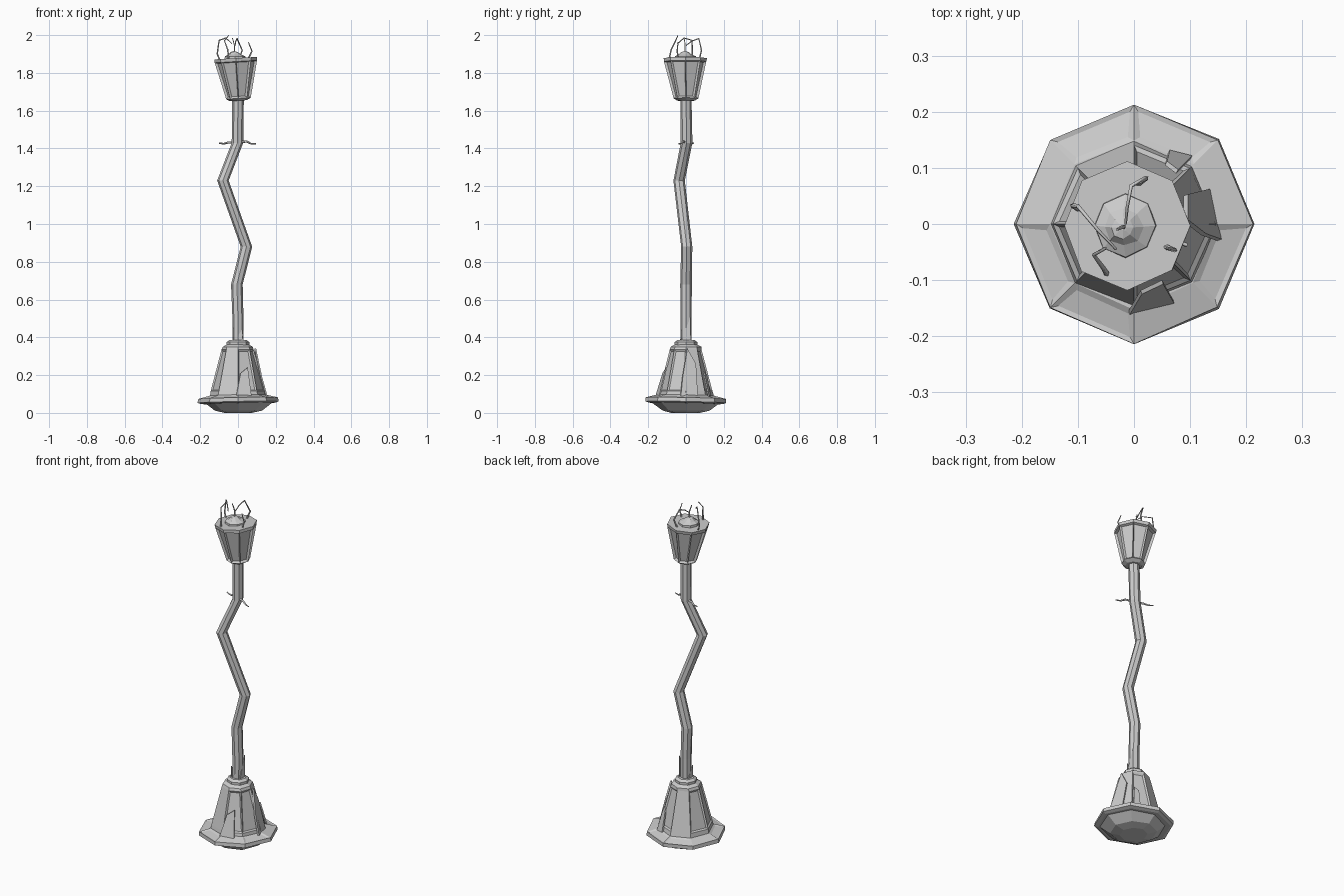
import bpy, bmesh, math, random
from mathutils import Vector

if "Cube" in bpy.data.objects:
    bpy.data.objects.remove(bpy.data.objects["Cube"])

random.seed(4)


def finish(name, bm):
    bmesh.ops.recalc_face_normals(bm, faces=bm.faces)
    mesh = bpy.data.meshes.new(name)
    bm.to_mesh(mesh)
    bm.free()
    ob = bpy.data.objects.new(name, mesh)
    bpy.context.collection.objects.link(ob)
    return ob


def loft(name, rings, sides=8, jitter=0.0, tilt=(0, 0), panels=None):
    """Stack rings (x, y, z, radius); panels = (segment, side list, inset, depth)."""
    bm = bmesh.new()
    loops = []
    for x, y, z, r in rings:
        loop = []
        for i in range(sides):
            a = 2 * math.pi * i / sides
            rr = r + random.uniform(-jitter, jitter)
            px, py = rr * math.cos(a), rr * math.sin(a)
            loop.append(bm.verts.new((x + px, y + py, z + tilt[0] * px + tilt[1] * py)))
        loops.append(loop)
    walls = [[bm.faces.new((lo[i], lo[(i + 1) % sides], hi[(i + 1) % sides], hi[i]))
              for i in range(sides)] for lo, hi in zip(loops, loops[1:])]
    bm.faces.new(loops[0][::-1])
    bm.faces.new(loops[-1])
    bmesh.ops.recalc_face_normals(bm, faces=bm.faces)
    if panels:
        seg, which, inset, depth = panels
        bmesh.ops.inset_individual(bm, faces=[walls[seg][i] for i in which],
                                   thickness=inset, depth=depth)
    return finish(name, bm)


def wire(name, pts, r=0.005):
    """Thin bent strip of metal along a path."""
    cu = bpy.data.curves.new(name, 'CURVE')
    cu.dimensions = '3D'
    cu.bevel_depth = r
    cu.bevel_resolution = 0
    sp = cu.splines.new('POLY')
    sp.points.add(len(pts) - 1)
    for i, (p, c) in enumerate(zip(sp.points, pts)):
        p.co = (*c, 1)
        p.radius = 1 - 0.5 * i / (len(pts) - 1)
    cu.use_fill_caps = True
    ob = bpy.data.objects.new(name, cu)
    bpy.context.collection.objects.link(ob)
    return ob


def shard(name, corners, push):
    """Thin torn plate from a corner outline, thickened along push."""
    bm = bmesh.new()
    face = bm.faces.new([bm.verts.new(c) for c in corners])
    ext = bmesh.ops.extrude_face_region(bm, geom=[face], use_keep_orig=True)
    bmesh.ops.translate(bm, vec=Vector(push),
                        verts=[v for v in ext['geom'] if isinstance(v, bmesh.types.BMVert)])
    return finish(name, bm)


# Base: rounded foot, wide flange with sunken plates, tapered bell, collar
loft("foot", [(0, 0, 0, 0.075), (0, 0, 0.012, 0.125), (0, 0, 0.055, 0.18)], jitter=0.004)
loft("flange", [(0, 0, 0.05, 0.195), (0, 0, 0.057, 0.212), (0, 0, 0.078, 0.212),
                (0, 0, 0.094, 0.15)], jitter=0.003, tilt=(0.02, -0.02),
     panels=(2, [1, 2, 4, 5, 7], 0.014, -0.004))
loft("bell", [(0, 0, 0.08, 0.15), (0, 0, 0.115, 0.143), (0, 0, 0.335, 0.085),
              (0, 0, 0.35, 0.08), (0, 0, 0.362, 0.06)], jitter=0.003,
     panels=(1, [1, 3, 4, 6, 7], 0.012, -0.007))
loft("collar", [(0, 0, 0.355, 0.06), (0, 0, 0.375, 0.06), (0, 0, 0.386, 0.045)])

# Torn plates on the bell skirt
shard("torn_plate_right", [(0.148, -0.03, 0.09), (0.128, 0.06, 0.09), (0.088, 0.05, 0.26),
                           (0.088, 0.005, 0.34), (0.12, -0.02, 0.19)], (0.008, 0.003, 0))
shard("torn_plate_front", [(-0.01, -0.155, 0.09), (0.07, -0.135, 0.09), (0.05, -0.1, 0.24),
                           (0.012, -0.118, 0.21)], (0.002, -0.007, 0))
shard("torn_plate_back", [(0.06, 0.125, 0.09), (0.1, 0.115, 0.09), (0.075, 0.09, 0.22),
                          (0.055, 0.105, 0.2)], (0.004, 0.007, 0))

# Crooked pole with a split sleeve at its foot
path = [(0, 0, 0.37), (0, 0, 0.5), (-0.006, 0, 0.68), (0.045, 0.004, 0.88),
        (-0.08, -0.037, 1.23), (-0.003, 0.003, 1.43), (0, 0, 1.67)]
loft("pole", [(*p, 0.03) for p in path], jitter=0.001)
for k, (a, top) in enumerate([(0, 0.51), (180, 0.45), (-90, 0.44)]):
    t = [math.radians(a + d) for d in (-45, 0, 45)]
    low = [(0.036 * math.cos(u), 0.036 * math.sin(u), 0.38) for u in t]
    tip = (0.034 * math.cos(t[2]), 0.034 * math.sin(t[2]), top)
    n = (0.004 * math.cos(t[1]), 0.004 * math.sin(t[1]), 0)
    shard("sleeve_split_%d" % k, low[::2] + [tip], n)

# Ladder bar stubs, bent and broken
wire("ladder_bar_left", [(0, 0, 1.43), (-0.05, 0.018, 1.432), (-0.075, 0.03, 1.425),
                         (-0.1, 0.04, 1.428)], 0.007)
wire("ladder_bar_right", [(0, 0, 1.432), (0.045, -0.017, 1.437), (0.07, -0.028, 1.425),
                          (0.095, -0.038, 1.425)], 0.007)

# Lantern: tapered octagon with sunken panes, and a stepped top
loft("lantern", [(0.002, 0, 1.653, 0.045), (0.002, 0, 1.665, 0.064),
                 (-0.011, -0.003, 1.86, 0.112), (-0.012, -0.003, 1.878, 0.114)],
     jitter=0.002, tilt=(0.06, 0), panels=(1, range(8), 0.011, -0.012))
loft("lantern_cap", [(-0.015, -0.003, 1.87, 0.057), (-0.015, -0.003, 1.888, 0.055),
                     (-0.018, -0.005, 1.897, 0.034), (-0.02, -0.006, 1.91, 0.02),
                     (-0.02, -0.006, 1.914, 0.006)], jitter=0.002)

# Broken roof frame wires
wire("roof_wire_back", [(0.005, 0.07, 1.87), (0.022, 0.082, 1.92), (-0.005, 0.068, 1.982),
                        (-0.012, 0.03, 1.968), (-0.015, 0.0, 1.945)])
wire("roof_wire_front", [(-0.048, -0.09, 1.87), (-0.055, -0.078, 1.925), (-0.072, -0.055, 1.97),
                         (-0.05, -0.043, 1.998)])
wire("roof_wire_left", [(-0.095, 0.025, 1.865), (-0.11, 0.033, 1.9), (-0.1, 0.032, 1.972),
                        (-0.065, -0.01, 1.985), (-0.032, -0.045, 1.955)])
wire("roof_wire_right", [(0.055, -0.04, 1.875), (0.074, -0.047, 1.915), (0.055, -0.042, 1.962)])
wire("roof_spike", [(-0.02, -0.006, 1.9), (-0.018, -0.004, 1.945), (-0.03, -0.01, 1.985)])
